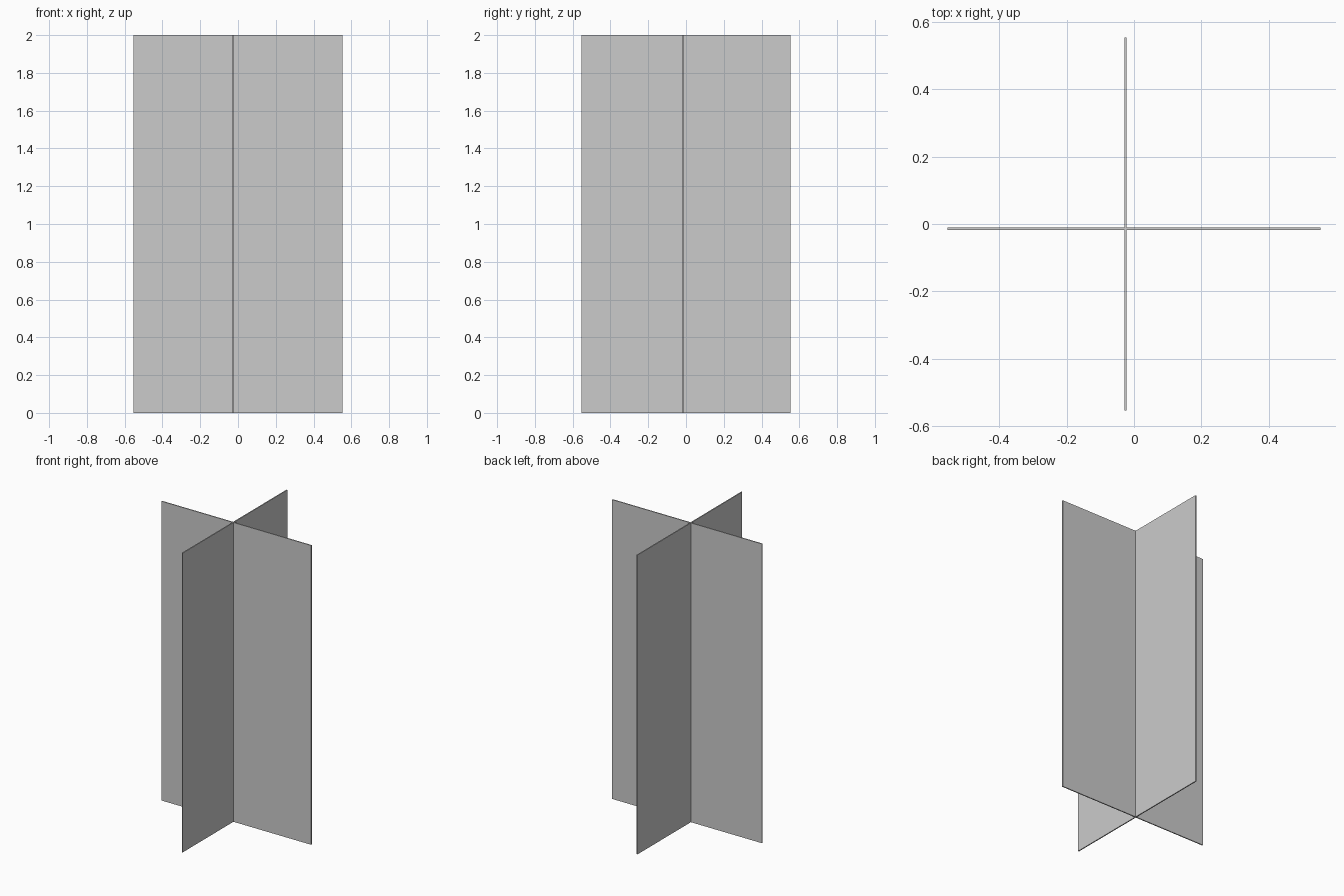
import bpy

if "Cube" in bpy.data.objects:
    bpy.data.objects.remove(bpy.data.objects["Cube"])

HEIGHT, WIDTH, THICK = 2.0, 1.106, 0.007
CROSS_X, CROSS_Y = -0.025, -0.014


def panel(name, location, size):
    """Thin upright board standing on z = 0."""
    bpy.ops.mesh.primitive_cube_add(size=1, location=location)
    obj = bpy.context.object
    obj.name = name
    obj.scale = size
    bpy.ops.object.transform_apply(location=False, rotation=False, scale=True)
    return obj


# Two boards crossing slightly off centre
panel("wide_panel", (0, CROSS_Y, HEIGHT / 2), (WIDTH, THICK, HEIGHT))
panel("deep_panel", (CROSS_X, 0, HEIGHT / 2), (THICK, WIDTH, HEIGHT))
